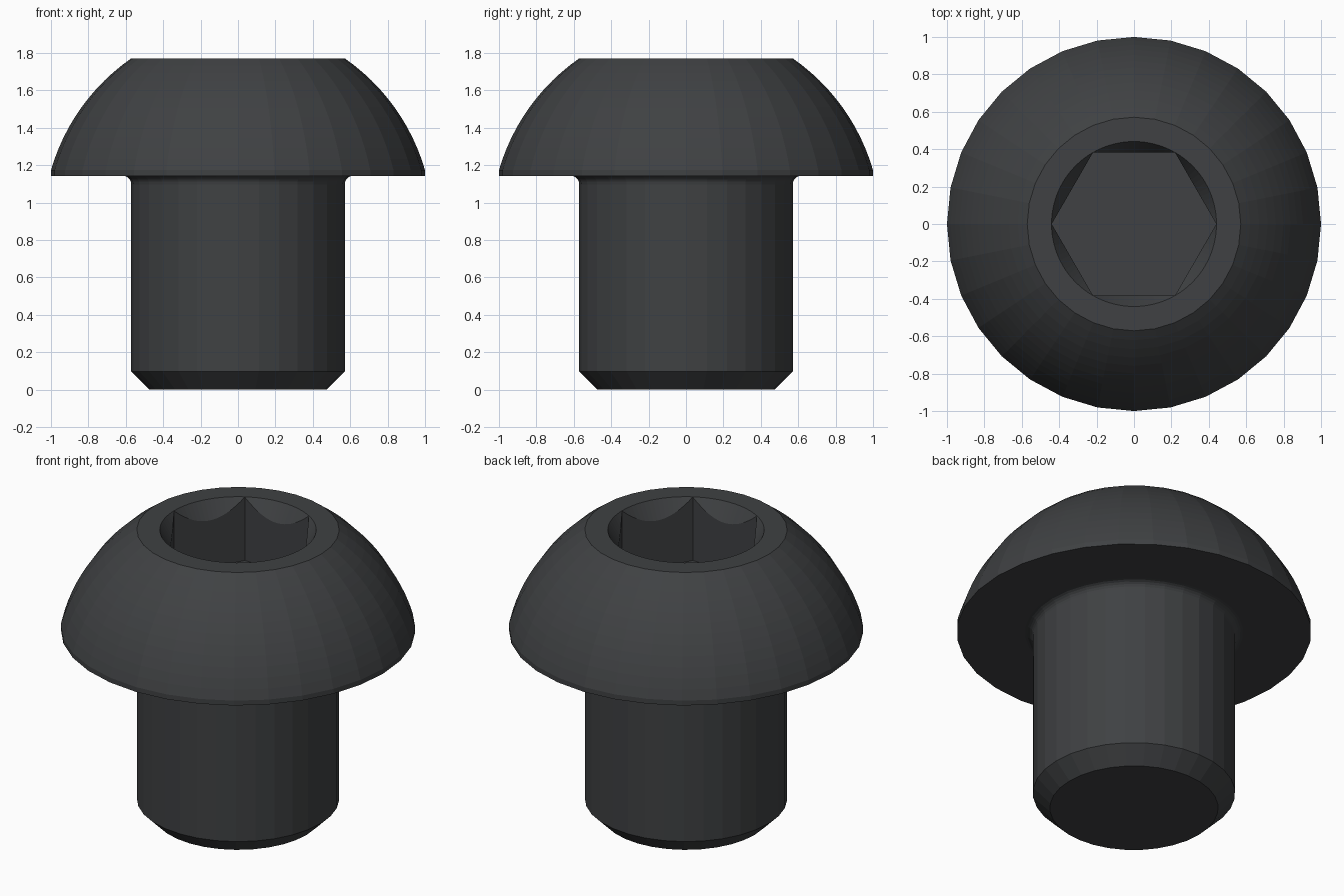
import bpy, bmesh, math
from mathutils import Matrix

if "Cube" in bpy.data.objects:
    bpy.data.objects.remove(bpy.data.objects["Cube"])

SEG = 32
HEAD_Z, TOP_Z = 1.143, 1.771
FLAT_R, SOCKET_R, SOCKET_DEPTH = 0.571, 0.44, 0.396


def arc(p, q, radius, steps):
    """Points from p to q on an arc bulging to the right of the travel direction."""
    dx, dz = q[0] - p[0], q[1] - p[1]
    chord = math.hypot(dx, dz)
    h = math.sqrt(radius ** 2 - chord ** 2 / 4)
    cx = (p[0] + q[0]) / 2 - dz / chord * h
    cz = (p[1] + q[1]) / 2 + dx / chord * h
    a0 = math.atan2(p[1] - cz, p[0] - cx)
    a1 = math.atan2(q[1] - cz, q[0] - cx)
    a1 = a0 + (a1 - a0 + math.pi) % (2 * math.pi) - math.pi
    return [(cx + radius * math.cos(a0 + (a1 - a0) * i / steps),
             cz + radius * math.sin(a0 + (a1 - a0) * i / steps)) for i in range(steps + 1)]


def lathe(name, profile, seg):
    """Revolve an (r, z) profile listed bottom to top, closing both ends."""
    bm = bmesh.new()
    rings = [[bm.verts.new((r * math.cos(2 * math.pi * i / seg),
                            r * math.sin(2 * math.pi * i / seg), z)) for i in range(seg)]
             for r, z in profile]
    for a, b in zip(rings, rings[1:]):
        for i in range(seg):
            j = (i + 1) % seg
            bm.faces.new((a[i], a[j], b[j], b[i]))
    bm.faces.new(rings[0][::-1])
    bm.faces.new(rings[-1])
    mesh = bpy.data.meshes.new(name)
    bm.to_mesh(mesh)
    bm.free()
    obj = bpy.data.objects.new(name, mesh)
    bpy.context.collection.objects.link(obj)
    return obj


# Shank with end chamfer, neck fillet and domed head
f = 0.045
fillet = [(FLAT_R + f - f * math.cos(t), HEAD_Z - f + f * math.sin(t))
          for t in (math.pi / 2 * i / 5 for i in range(6))]
dome = arc((1.0, HEAD_Z + 0.03), (FLAT_R, TOP_Z), 1.1, 12)
screw = lathe("button_head_screw",
              [(0.475, 0), (FLAT_R, 0.096)] + fillet + [(1.0, HEAD_Z)] + dome, SEG)

# Cutters: hexagonal socket and its conical lead-in
hex_cutter = lathe("hex_socket_cutter",
                   [(SOCKET_R, TOP_Z - SOCKET_DEPTH), (SOCKET_R, TOP_Z + 0.2)], 6)
slope = math.tan(math.radians(60))
rim = SOCKET_R + 0.001
cone_cutter = lathe("lead_in_cutter",
                    [(0.35, TOP_Z - (rim - 0.35) * slope),
                     (rim + 0.05, TOP_Z + 0.05 * slope)], 96)

for cutter in (hex_cutter, cone_cutter):
    mod = screw.modifiers.new(cutter.name, 'BOOLEAN')
    mod.operation = 'DIFFERENCE'
    mod.solver = 'EXACT'
    mod.object = cutter
    cutter.hide_render = True
    cutter.hide_set(True)

# Dark steel
steel = bpy.data.materials.new("dark_steel")
steel.diffuse_color = (0.05, 0.053, 0.056, 1)
steel.use_nodes = True
steel.node_tree.nodes["Principled BSDF"].inputs["Base Color"].default_value = steel.diffuse_color
screw.data.materials.append(steel)
